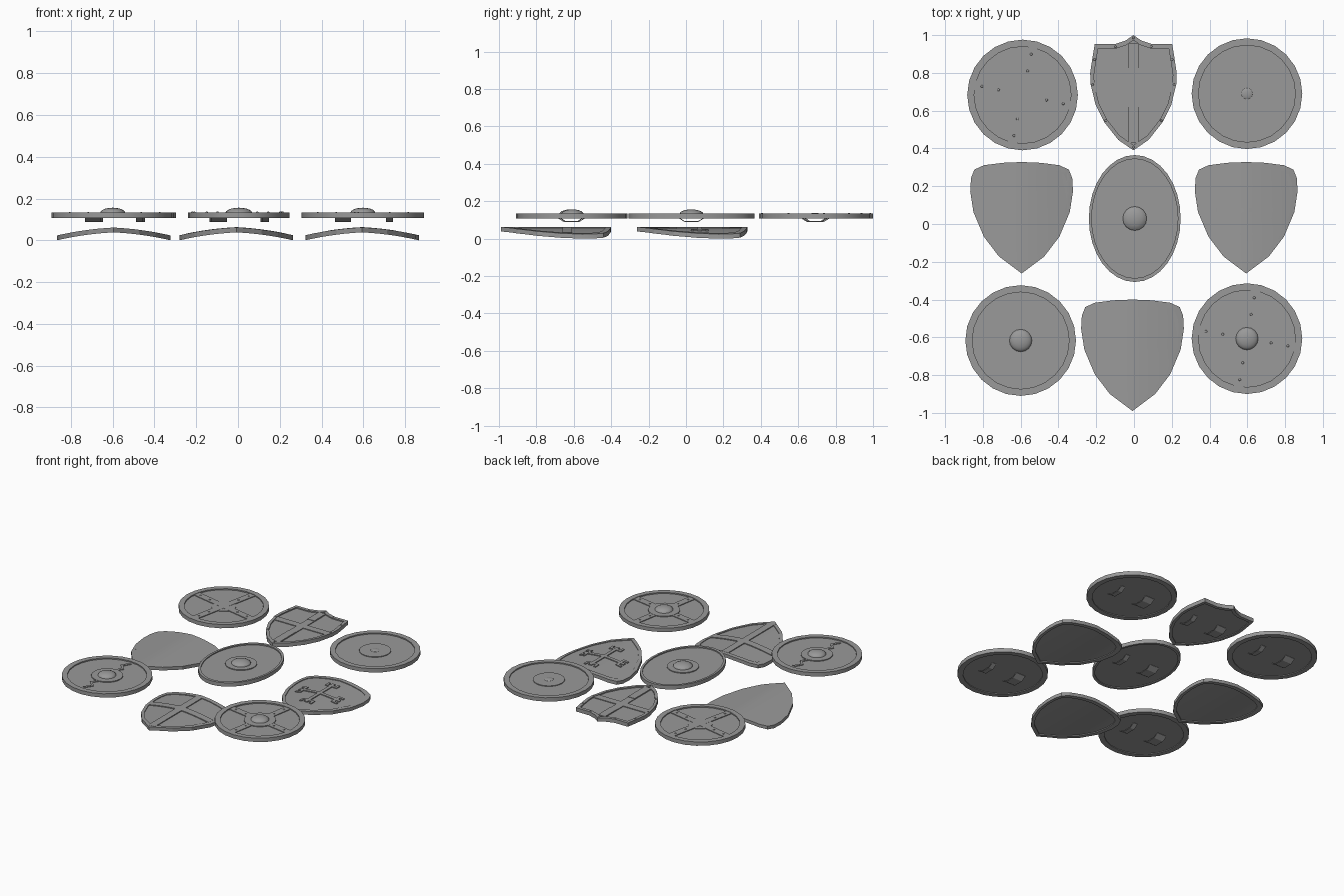
import bpy, bmesh
from math import sin, cos, pi, radians
from mathutils import Vector, Matrix

if "Cube" in bpy.data.objects:
    bpy.data.objects.remove(bpy.data.objects["Cube"], do_unlink=True)

GREY = (0.32, 0.32, 0.32, 1)
iron = bpy.data.materials.new("iron_grey")
iron.diffuse_color = GREY
iron.use_nodes = True
iron.node_tree.nodes["Principled BSDF"].inputs["Base Color"].default_value = GREY

PLATE = (0.112, 0.126)    # flat shield board, bottom and top
RIM = (0.107, 0.134)      # flat shield rim, bottom and top
BAND = (0.12, 0.131)      # raised bands on flat shields


def finish(name, bm, at):
    bmesh.ops.recalc_face_normals(bm, faces=bm.faces[:])
    mesh = bpy.data.meshes.new(name)
    bm.to_mesh(mesh)
    bm.free()
    mesh.materials.append(iron)
    ob = bpy.data.objects.new(name, mesh)
    ob.location = (at[0], at[1], 0)
    bpy.context.collection.objects.link(ob)
    ob.select_set(True)
    bpy.context.view_layer.objects.active = ob
    return ob


def slab(name, outline, span, at, inset=0, axis=0, cuts=(), bend=None):
    """Extruded outline, or a ring when inset is given, optionally bent."""
    bm = bmesh.new()
    outer = [bm.verts.new((x, y, 0)) for x, y in outline]
    if inset:
        inner = [bm.verts.new((x * inset, y * inset, 0)) for x, y in outline]
        for i in range(len(outer)):
            bm.faces.new((outer[i - 1], outer[i], inner[i], inner[i - 1]))
    else:
        bm.faces.new(outer)
    normal = Vector((axis == 0, axis == 1, 0))
    for c in cuts:
        bmesh.ops.bisect_plane(bm, geom=bm.verts[:] + bm.edges[:] + bm.faces[:],
                               plane_co=normal * c, plane_no=normal)
    top = bmesh.ops.extrude_face_region(bm, geom=bm.faces[:])["geom"]
    for v in bm.verts:
        v.co.z = span[0]
    for v in top:
        if isinstance(v, bmesh.types.BMVert):
            v.co.z = span[1]
    if bend:
        for v in bm.verts:
            v.co.z += bend(v.co)
    return finish(name, bm, at)


def dome(name, at, r, h, z):
    bm = bmesh.new()
    bmesh.ops.create_uvsphere(bm, u_segments=16, v_segments=10, radius=1)
    bmesh.ops.delete(bm, geom=[v for v in bm.verts if v.co.z < -0.01], context="VERTS")
    bm.transform(Matrix.Translation((0, 0, z)) @ Matrix.Diagonal((r, r, h, 1)))
    return finish(name, bm, at)


def oval(rx, ry, n):
    return [(rx * cos(2 * pi * i / n), ry * sin(2 * pi * i / n)) for i in range(n)]


def rect(cx, cy, w, h, deg=0):
    """Rectangle at (cx, cy), turned about the shield centre."""
    c, s = cos(radians(deg)), sin(radians(deg))
    pts = [(cx + i * w / 2, cy + j * h / 2) for i, j in ((-1, -1), (1, -1), (1, 1), (-1, 1))]
    return [(x * c - y * s, x * s + y * c) for x, y in pts]


def mirrored(half):
    return half + [(-x, y) for x, y in reversed(half[1:-1])]


def straps(name, at):
    # wide forearm strap and narrow hand grip under a flat shield
    for part, x, w in (("arm_strap", -0.095, 0.075), ("hand_grip", 0.128, 0.034)):
        slab(f"{name}_{part}", rect(x, 0, w, 0.14), (0.11, 0.115), at, axis=1,
             cuts=(-0.035, 0.035),
             bend=lambda co: -0.022 * min(1, (0.07 - abs(co.y)) / 0.035))


def flat_shield(name, outline, at, inset):
    slab(name + "_board", [(x * 0.95, y * 0.95) for x, y in outline], PLATE, at)
    slab(name + "_rim", outline, RIM, at, inset=inset)
    straps(name, at)


def boss(name, at, r=0.06, h=0.025):
    slab(name + "_boss_flange", oval(0.103, 0.103, 24), (0.12, 0.132), at)
    dome(name + "_boss", at, r, h, 0.131)


def cross(name, at, deg, reach):
    # two crossed bands with rivets along them
    for part, turn in (("long", 0), ("cross", 90)):
        slab(f"{name}_{part}_band", rect(0, 0, 0.05, 2 * reach, deg + turn), BAND, at)
    for i in range(4):
        a = radians(deg + 90 * i)
        for d in (0.13, 0.22):
            dome(name + "_rivet", (at[0] + d * cos(a), at[1] + d * sin(a)), 0.007, 0.005, 0.13)


# Round shields
ROUND = oval(0.293, 0.293, 24)
rounds = {"banded_round": (-0.59, 0.683), "plain_round": (0.598, 0.69),
          "scroll_round": (-0.6, -0.617), "bossed_round": (0.598, -0.607)}
for name, at in rounds.items():
    flat_shield(name, ROUND, at, 0.875)

at = rounds["banded_round"]
cross("banded_round", at, -12, 0.275)
slab("banded_round_centre", oval(0.08, 0.08, 20), (0.12, 0.13), at)

at = rounds["plain_round"]
slab("plain_round_flange", oval(0.103, 0.103, 24), (0.12, 0.131), at)
dome("plain_round_knob", at, 0.03, 0.007, 0.13)

at = rounds["bossed_round"]
boss("bossed_round", at)
cross("bossed_round", at, -10, 0.265)

at = rounds["scroll_round"]
boss("scroll_round", at)
path = [(0.0, 0.1), (0.025, 0.14), (-0.01, 0.18), (0.02, 0.23)]
for side in (1, -1):
    strip = [(x - 0.01, y) for x, y in path] + [(x + 0.01, y) for x, y in reversed(path)]
    slab("scroll_round_arm", [(side * x, side * y) for x, y in strip], BAND, at)

# Oval shield
at = (0.004, 0.029)
flat_shield("oval", oval(0.243, 0.336, 32), at, 0.94)
boss("oval", at, 0.064)

# Pointed flat shield with a peaked top edge
heater = mirrored([(0, 0.30), (0.04, 0.272), (0.1, 0.252), (0.205, 0.252), (0.217, 0.18),
                   (0.229, 0.1), (0.227, 0.04), (0.2, -0.07), (0.155, -0.16),
                   (0.08, -0.255), (0, -0.31)])
at = (-0.003, 0.7)
flat_shield("pointed", heater, at, 0.91)
for y, h in ((0.19, 0.13), (-0.175, 0.19)):
    slab("pointed_upright_band", rect(0, y, 0.054, h), (0.12, 0.134), at)
slab("pointed_cross_band", rect(0, 0.025, 0.43, 0.05), BAND, at)
slab("pointed_centre_band", rect(0, 0.02, 0.054, 0.25), BAND, at)
for i in range(0, len(heater), 2):
    x, y = heater[i]
    dome("pointed_rivet", (at[0] + x * 0.95, at[1] + y * 0.95), 0.006, 0.005, 0.133)

# Curved shields, bowed from side to side around a soft centre ridge
HALF = 0.272
curved = mirrored([(0, 0.295), (0.1, 0.291), (0.2, 0.278), (0.25, 0.255), (0.268, 0.21),
                   (0.272, 0.14), (0.255, 0.03), (0.2, -0.1), (0.12, -0.205), (0, -0.295)])


def bow(co):
    t = abs(co.x) / HALF
    return 0.062 - 0.038 * (0.35 * t + 0.65 * t * t)


def bent(name, outline, span, at, inset=0):
    slab(name, outline, span, at, inset, cuts=[i * 0.04 for i in range(-6, 7)], bend=bow)


curves = {"smooth_curved": (-0.595, 0.033), "flowered_curved": (0.594, 0.033),
          "crossed_curved": (-0.008, -0.695)}
for name, at in curves.items():
    smooth = name == "smooth_curved"
    bent(name + "_board", [(x * 0.96, y * 0.96) for x, y in curved],
         (-0.018, -0.001 if smooth else -0.005), at)
    bent(name + "_rim", curved, (-0.024, -0.001 if smooth else 0), at, 0.9)

# Plain raised cross
at = curves["crossed_curved"]
bent("crossed_curved_upright", rect(0, 0.0, 0.05, 0.54), (-0.008, 0.001), at)
bent("crossed_curved_bar", rect(0, 0.06, 0.48, 0.05), (-0.008, 0.001), at)

# Cross with forked, flower-like ends
at = (curves["flowered_curved"][0], curves["flowered_curved"][1] + 0.04)
for i in range(4):
    turn = 90 * i
    bent("flowered_curved_arm", rect(0, 0.08, 0.024, 0.16, turn), (-0.008, 0.001), at)
    bent("flowered_curved_tip", rect(0, 0.13, 0.09, 0.018, turn), (-0.008, 0.001), at)
    for x in (-0.038, 0.038):
        bent("flowered_curved_petal", rect(x, 0.148, 0.016, 0.03, turn), (-0.008, 0.001), at)

bpy.ops.object.shade_smooth_by_angle(angle=radians(30))
